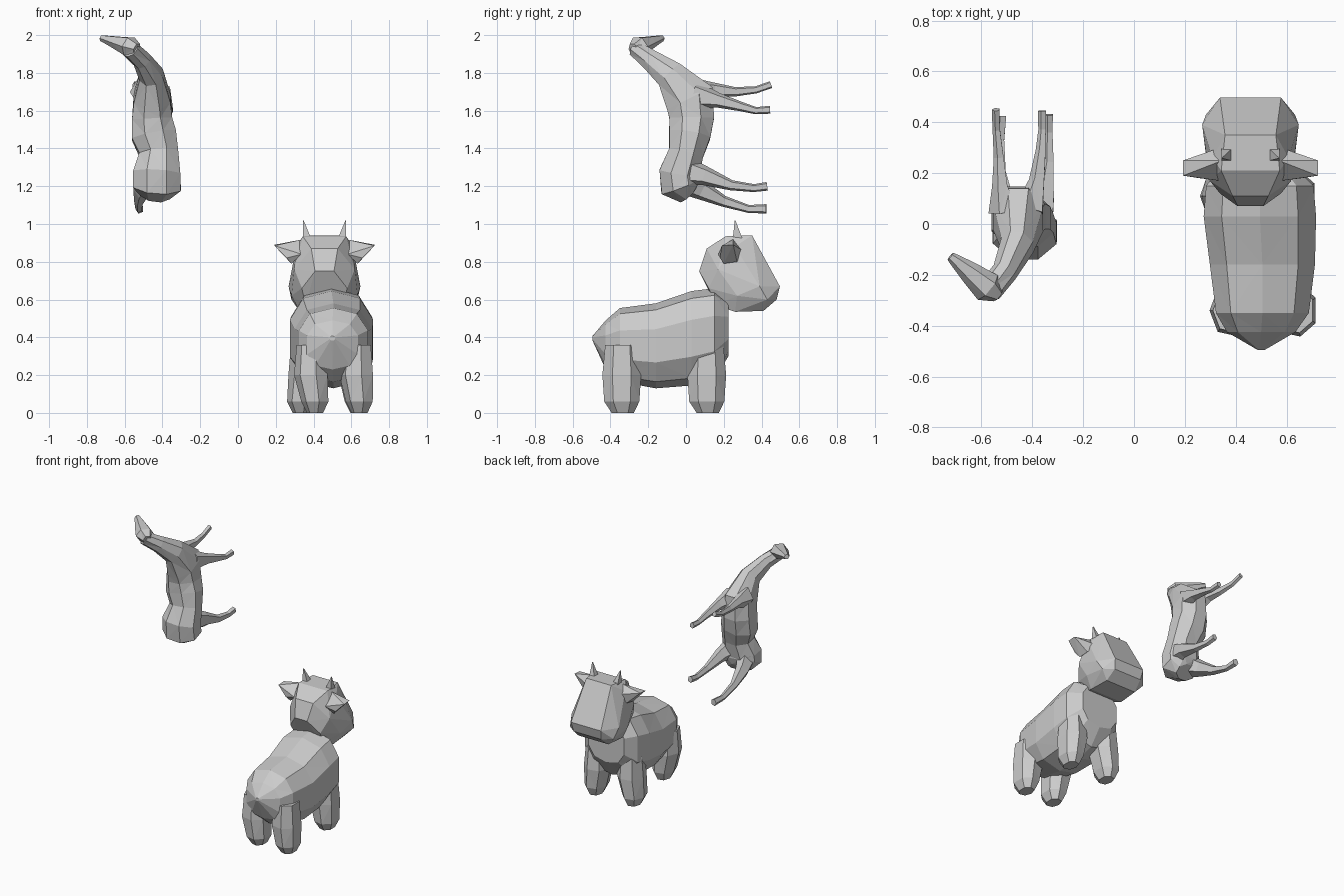
import bpy, bmesh
from math import cos, sin, pi, copysign
from mathutils import Vector as V

X, Y, Z = V((1, 0, 0)), V((0, 1, 0)), V((0, 0, 1))


def finish(bm, name):
    """Triangulate into flat facets and create the object."""
    bmesh.ops.recalc_face_normals(bm, faces=bm.faces)
    bmesh.ops.triangulate(bm, faces=bm.faces)
    mesh = bpy.data.meshes.new(name)
    bm.to_mesh(mesh)
    bm.free()
    ob = bpy.data.objects.new(name, mesh)
    bpy.context.collection.objects.link(ob)
    return ob


def loft(name, rings, sides, ref=X, axis=None, power=1.0):
    """Skin rings (x, y, z, radius along ref, other radius) along their path."""
    bm = bmesh.new()
    pts = [V(r[:3]) for r in rings]
    loops = []
    for i, r in enumerate(rings):
        t = axis or (pts[min(i + 1, len(pts) - 1)] - pts[max(i - 1, 0)]).normalized()
        u = (ref - t * ref.dot(t)).normalized()
        v = t.cross(u)
        loop = []
        for k in range(sides):
            a = 2 * pi * (k + 0.5) / sides
            c, s = (copysign(abs(f) ** power, f) for f in (cos(a), sin(a)))
            loop.append(bm.verts.new(pts[i] + u * c * r[3] + v * s * r[4]))
        loops.append(loop)
    for p, q in zip(loops, loops[1:]):
        for k in range(sides):
            j = (k + 1) % sides
            bm.faces.new((p[k], p[j], q[j], q[k]))
    bm.faces.new(loops[0])
    bm.faces.new(loops[-1])
    return finish(bm, name)


def hull(name, points):
    bm = bmesh.new()
    for p in points:
        bm.verts.new(p)
    res = bmesh.ops.convex_hull(bm, input=bm.verts)
    loose = [g for g in res["geom_interior"] if isinstance(g, bmesh.types.BMVert)]
    bmesh.ops.delete(bm, geom=loose, context='VERTS')
    return finish(bm, name)


# ---------- Standing cow (faces +y) ----------
loft("cow_body", [
    (0.50, -0.495, 0.395, 0.015, 0.012),
    (0.50, -0.425, 0.36, 0.14, 0.13),
    (0.505, -0.35, 0.36, 0.19, 0.195),
    (0.505, -0.16, 0.355, 0.215, 0.225),
    (0.495, 0.03, 0.395, 0.23, 0.25),
    (0.495, 0.15, 0.42, 0.22, 0.24),
    (0.485, 0.225, 0.45, 0.15, 0.15),
], 10, axis=Y, power=0.8)

# Legs: hip x, foot x, y
for name, hx, fx, y in (("cow_back_leg_left", 0.39, 0.41, -0.34),
                        ("cow_back_leg_right", 0.63, 0.645, -0.34),
                        ("cow_front_leg_left", 0.36, 0.335, 0.11),
                        ("cow_front_leg_right", 0.625, 0.64, 0.11)):
    loft(name, [(hx, y, 0.36, 0.08, 0.09), (hx, y, 0.2, 0.093, 0.105),
                (fx, y, 0.06, 0.075, 0.095), (fx, y + 0.005, 0.0, 0.045, 0.06)],
         7, axis=Z, power=0.9)

# Head: half outline mirrored about the middle of the face
HX = 0.458
half_head = [(0.10, 0.35, 0.94), (0.115, 0.21, 0.935), (0.15, 0.26, 0.88),
             (0.07, 0.11, 0.87), (0.05, 0.07, 0.75), (0.12, 0.12, 0.66),
             (0.16, 0.17, 0.76), (0.175, 0.27, 0.62), (0.19, 0.39, 0.67),
             (0.175, 0.43, 0.60), (0.12, 0.497, 0.67), (0.11, 0.48, 0.60),
             (0.12, 0.41, 0.54), (0.13, 0.26, 0.535), (0.10, 0.16, 0.57)]
hull("cow_head", [(HX + s * x, y, z) for s in (-1, 1) for x, y, z in half_head])

ear = [(0.11, 0.25, 0.92), (0.12, 0.30, 0.86), (0.12, 0.17, 0.84), (0.175, 0.20, 0.79),
       (0.17, 0.27, 0.80), (0.265, 0.19, 0.885), (0.265, 0.25, 0.89), (0.20, 0.18, 0.82)]
for side, s in (("left", -1), ("right", 1)):
    hull("cow_ear_" + side, [(HX + s * x, y, z) for x, y, z in ear])
    loft("cow_horn_" + side, [(HX + s * 0.09, 0.275, 0.91, 0.035, 0.04),
                              (HX + s * 0.112, 0.26, 1.018, 0.003, 0.003)], 4, axis=Z)

# ---------- Slender animal, body upright, legs towards +y ----------
loft("deer_body_and_neck", [
    (-0.44, 0.01, 1.155, 0.085, 0.06),
    (-0.43, -0.03, 1.20, 0.138, 0.115),
    (-0.43, -0.035, 1.27, 0.135, 0.115),
    (-0.42, 0.0, 1.375, 0.112, 0.10),
    (-0.445, 0.02, 1.47, 0.128, 0.118),
    (-0.455, 0.03, 1.56, 0.115, 0.128),
    (-0.455, 0.02, 1.665, 0.105, 0.145),
    (-0.46, -0.085, 1.79, 0.068, 0.085),
    (-0.51, -0.19, 1.87, 0.05, 0.058),
    (-0.57, -0.265, 1.925, 0.05, 0.045),
], 8)

loft("deer_head", [
    (-0.535, -0.28, 1.925, 0.035, 0.03),
    (-0.575, -0.25, 1.94, 0.055, 0.062),
    (-0.64, -0.195, 1.96, 0.037, 0.045),
    (-0.70, -0.145, 1.978, 0.022, 0.026),
    (-0.722, -0.127, 1.983, 0.017, 0.018),
], 6, ref=Z)

# Legs: x, y, z, then radius
legs = {
    "deer_front_leg_left": [(-0.51, 0.05, 1.70, 0.07), (-0.525, 0.15, 1.71, 0.037),
                            (-0.53, 0.26, 1.70, 0.024), (-0.54, 0.37, 1.71, 0.018),
                            (-0.543, 0.45, 1.738, 0.018)],
    "deer_front_leg_right": [(-0.41, 0.05, 1.68, 0.07), (-0.38, 0.17, 1.655, 0.037),
                             (-0.365, 0.29, 1.622, 0.024), (-0.36, 0.37, 1.60, 0.018),
                             (-0.36, 0.445, 1.605, 0.02)],
    "deer_back_leg_right": [(-0.375, -0.01, 1.28, 0.075), (-0.35, 0.10, 1.255, 0.048),
                            (-0.335, 0.24, 1.205, 0.026), (-0.335, 0.36, 1.19, 0.02),
                            (-0.335, 0.43, 1.20, 0.022)],
    "deer_back_leg_left": [(-0.48, -0.01, 1.23, 0.07), (-0.51, 0.08, 1.18, 0.05),
                           (-0.525, 0.20, 1.12, 0.028), (-0.525, 0.33, 1.08, 0.02),
                           (-0.52, 0.425, 1.08, 0.024)],
}
for name, path in legs.items():
    loft(name, [(x, y, z, r * 0.9, r * 1.1) for x, y, z, r in path], 5)
